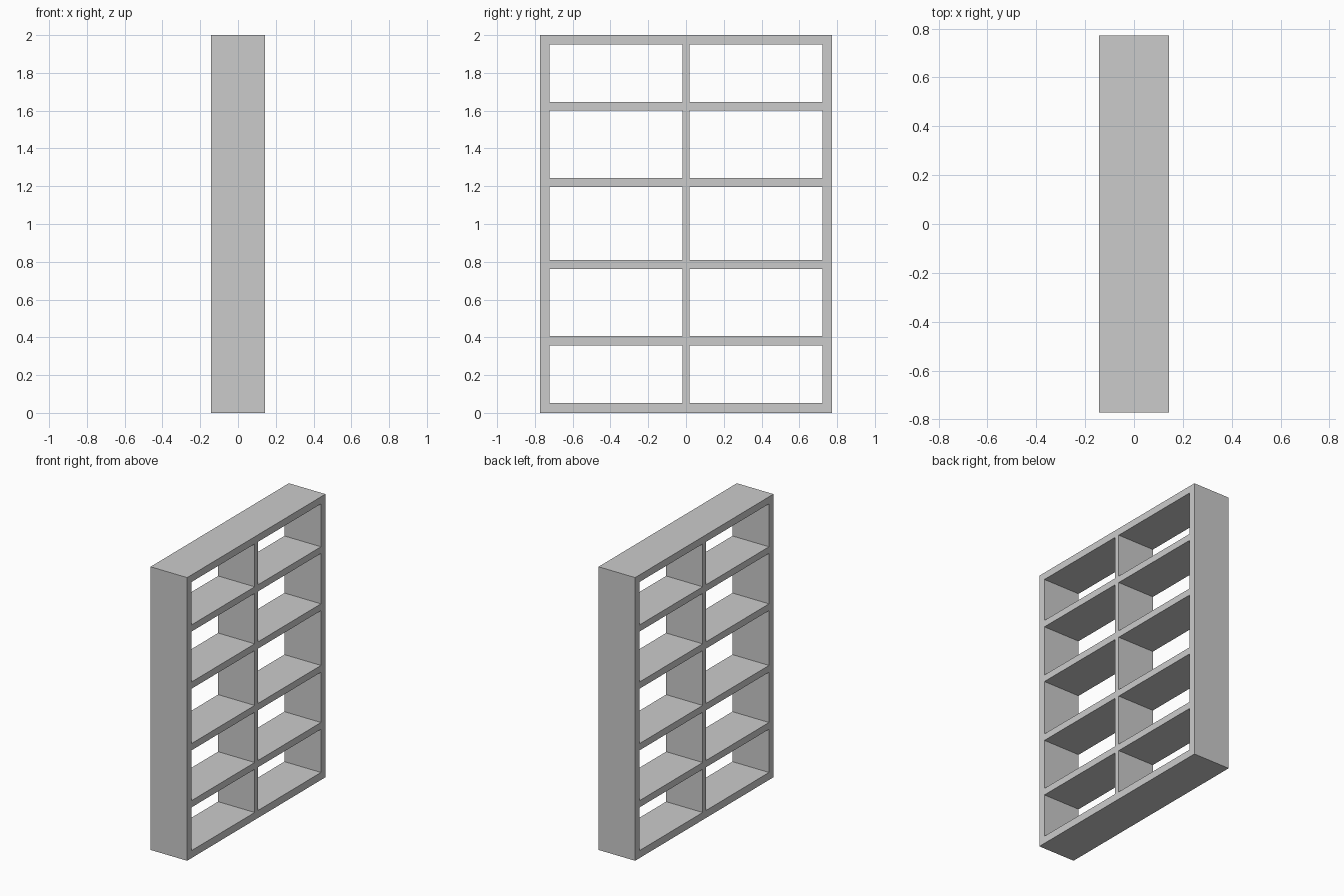
import bpy, bmesh

if "Cube" in bpy.data.objects:
    bpy.data.objects.remove(bpy.data.objects["Cube"])

DEPTH = 0.286
# Edges of the uprights (side, divider, side) and of the shelves (bottom to top)
ys = [-0.772, -0.722, -0.018, 0.018, 0.722, 0.772]
zs = [0, 0.053, 0.358, 0.406, 0.761, 0.809, 1.196, 1.244, 1.6, 1.647, 1.95, 2]

# Lattice face: odd/odd cells are the open compartments
bm = bmesh.new()
grid = [[bm.verts.new((-DEPTH / 2, y, z)) for z in zs] for y in ys]
for i in range(len(ys) - 1):
    for j in range(len(zs) - 1):
        if i % 2 and j % 2:
            continue
        bm.faces.new((grid[i][j], grid[i][j + 1], grid[i + 1][j + 1], grid[i + 1][j]))

# Extrude to the depth of the shelving so all boards join flush
res = bmesh.ops.extrude_face_region(bm, geom=bm.faces[:], use_keep_orig=True)
moved = [g for g in res["geom"] if isinstance(g, bmesh.types.BMVert)]
bmesh.ops.translate(bm, vec=(DEPTH, 0, 0), verts=moved)
bmesh.ops.recalc_face_normals(bm, faces=bm.faces[:])

# Bookcase frame with shelves and central divider
mesh = bpy.data.meshes.new("open_bookcase")
bm.to_mesh(mesh)
bm.free()
bpy.context.collection.objects.link(bpy.data.objects.new("open_bookcase", mesh))
